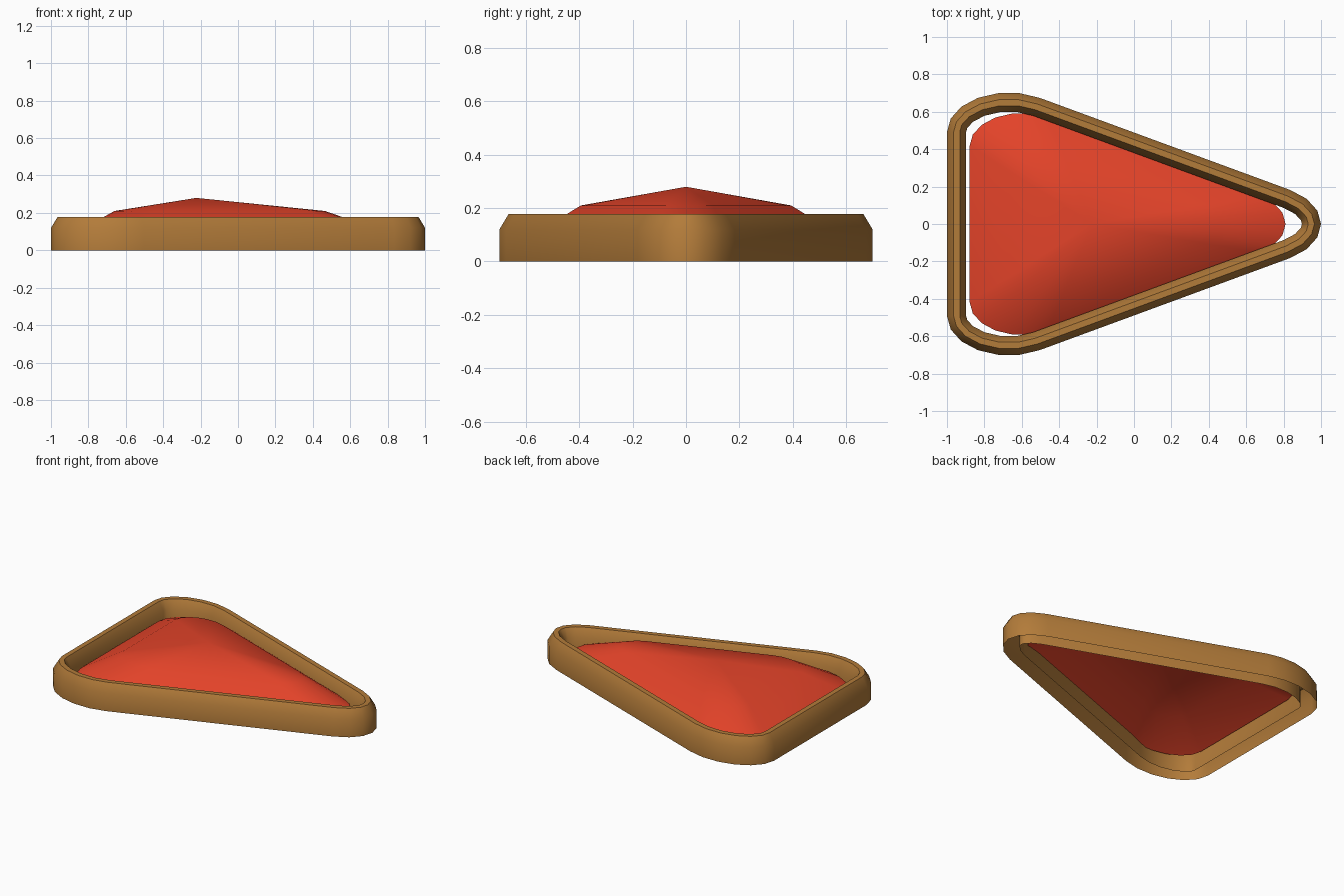
import bpy, math

if "Cube" in bpy.data.objects:
    bpy.data.objects.remove(bpy.data.objects["Cube"])

RX, RY = 0.33, 0.21        # corner ellipse radii
R, K = 0.893, 0.637        # corner centre distance, y squash
CX = -0.223                # middle of the rounded triangle


def material(name, rgb):
    m = bpy.data.materials.new(name)
    m.diffuse_color = (*rgb, 1)
    m.use_nodes = True
    m.node_tree.nodes["Principled BSDF"].inputs["Base Color"].default_value = m.diffuse_color
    return m


def outline(scale=1.0, inset=0.0):
    """Rounded triangle: three squashed 120 degree corners of seven points."""
    pts = []
    for corner in (0, 120, 240):
        a = math.radians(corner)
        for i in range(7):
            t = math.radians(corner - 60 + 20 * i)
            x = R * math.cos(a) + RX * math.cos(t)
            y = K * R * math.sin(a) + RY * math.sin(t)
            nx, ny = math.cos(t) / RX, math.sin(t) / RY
            n = math.hypot(nx, ny)
            pts.append((CX + scale * x - inset * nx / n,
                        scale * y - inset * ny / n))
    return pts


def loft(name, rings, mat, apex=None):
    """Skin a list of (points, z) rings, optionally closed by an apex."""
    verts = [(x, y, z) for pts, z in rings for x, y in pts]
    n = len(rings[0][0])
    faces = [(k * n + i, k * n + (i + 1) % n,
              (k + 1) * n + (i + 1) % n, (k + 1) * n + i)
             for k in range(len(rings) - 1) for i in range(n)]
    if apex:
        verts.append(apex)
        base = (len(rings) - 1) * n
        faces += [(base + i, base + (i + 1) % n, len(verts) - 1)
                  for i in range(n)]
    mesh = bpy.data.meshes.new(name)
    mesh.from_pydata(verts, [], faces)
    mesh.materials.append(mat)
    ob = bpy.data.objects.new(name, mesh)
    bpy.context.collection.objects.link(ob)
    bpy.ops.object.select_all(action='DESELECT')
    ob.select_set(True)
    bpy.context.view_layer.objects.active = ob
    bpy.ops.object.shade_smooth_by_angle(angle=math.radians(38))
    return ob


brown = material("warm_brown", (0.45, 0.2, 0.042))
red = material("bright_red", (0.77, 0.056, 0.022))

# Bevelled rim, hollow underneath: (inset, height) profile
profile = [(0, 0), (0, 0.12), (0.035, 0.178), (0.068, 0.178), (0.102, 0.12), (0.102, 0)]
loft("rim", [(outline(inset=d), z) for d, z in profile], brown)

# Shallow domed panel inside the rim
loft("dome_panel", [(outline(0.845), 0.09), (outline(0.563), 0.21)], red,
     apex=(CX, 0, 0.28))
